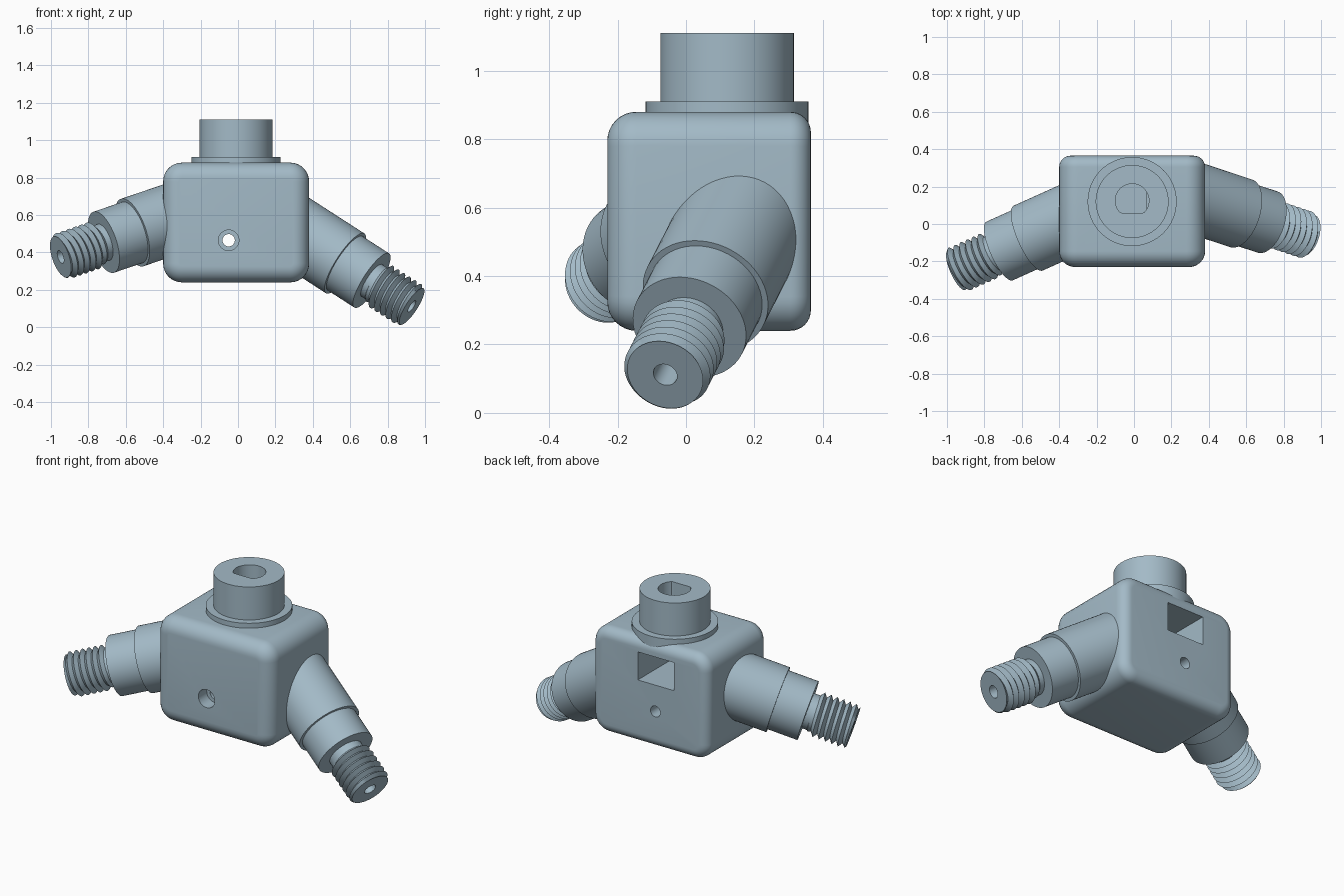
import bpy, bmesh, math
from mathutils import Vector, Matrix

if "Cube" in bpy.data.objects:
    bpy.data.objects.remove(bpy.data.objects["Cube"])

mat = bpy.data.materials.new("blue_grey")
mat.diffuse_color = (0.366, 0.491, 0.571, 1)
mat.use_nodes = True
mat.node_tree.nodes["Principled BSDF"].inputs["Base Color"].default_value = mat.diffuse_color
SIDES = 64


def make_object(name, bm):
    bmesh.ops.recalc_face_normals(bm, faces=bm.faces)
    mesh = bpy.data.meshes.new(name)
    bm.to_mesh(mesh)
    bm.free()
    ob = bpy.data.objects.new(name, mesh)
    bpy.context.collection.objects.link(ob)
    mesh.materials.append(mat)
    return ob


def smooth(ob, angle=30):
    bpy.ops.object.select_all(action='DESELECT')
    ob.select_set(True)
    bpy.context.view_layer.objects.active = ob
    bpy.ops.object.shade_smooth_by_angle(angle=math.radians(angle))


def lathe(bm, profile, n=SIDES):
    """Revolve (radius, height) points around z; radius 0 closes with a fan."""
    rings = [[bm.verts.new((r * math.cos(2 * math.pi * i / n),
                            r * math.sin(2 * math.pi * i / n), z))
              for i in range(n if r else 1)] for r, z in profile]
    for a, b in zip(rings, rings[1:]):
        for i in range(n):
            j = (i + 1) % n
            quad = [a[i % len(a)], a[j % len(a)], b[j % len(b)], b[i % len(b)]]
            bm.faces.new(list(dict.fromkeys(quad)))


def box(name, lo, hi):
    bm = bmesh.new()
    bmesh.ops.create_cube(bm, size=1)
    for v in bm.verts:
        v.co = [l + (c + 0.5) * (h - l) for c, l, h in zip(v.co, lo, hi)]
    return make_object(name, bm)


def cylinder_y(name, x, z, r, y0, y1):
    bm = bmesh.new()
    lathe(bm, [(0, y0), (r, y0), (r, y1), (0, y1)], 32)
    # turn the z axis onto y
    bm.transform(Matrix(((1, 0, 0, x), (0, 0, 1, 0), (0, -1, 0, z), (0, 0, 0, 1))))
    return make_object(name, bm)


def cut(ob, cutters):
    bpy.context.view_layer.objects.active = ob
    for c in cutters:
        m = ob.modifiers.new("cut", 'BOOLEAN')
        m.operation, m.solver, m.object = 'DIFFERENCE', 'EXACT', c
        bpy.ops.object.modifier_apply(modifier=m.name)


# rounded body block, rounder at the front than at the back
X0, X1, Y0, Y1, Z0, Z1 = -0.40, 0.38, -0.23, 0.365, 0.24, 0.88
body = box("body", (X0, Y0, Z0), (X1, Y1, Z1))
bm = bmesh.new()
bm.from_mesh(body.data)


def round_edges(pick, radius):
    bmesh.ops.bevel(bm, geom=[e for e in bm.edges if pick(e)], offset=radius,
                    segments=8, profile=0.5, affect='EDGES', clamp_overlap=False)


round_edges(lambda e: abs(e.verts[0].co.y - e.verts[1].co.y) > 0.1, 0.10)
for y, radius in ((Y0, 0.085), (Y1, 0.06)):
    round_edges(lambda e: all(abs(v.co.y - y) < 1e-4 for v in e.verts), radius)
bm.to_mesh(body.data)
bm.free()

# flanged top socket
CX, CY = -0.01, 0.12
bm = bmesh.new()
lathe(bm, [(0, 0.83), (0.238, 0.83), (0.238, 0.91), (0.195, 0.91),
           (0.195, 1.11), (0, 1.11)])
bm.transform(Matrix.Translation((CX, CY, 0)))
socket = make_object("top_socket", bm)

# cutters: D-shaped shaft hole, back pocket, cross hole and front counterbore
bm = bmesh.new()
lathe(bm, [(0, 0.7), (0.09, 0.7), (0.09, 1.2), (0, 1.2)])
bm.transform(Matrix.Translation((CX, CY + 0.005, 0)))
for v in bm.verts:
    v.co.y = max(v.co.y, 0.06)
bmesh.ops.remove_doubles(bm, verts=bm.verts, dist=1e-5)
shaft = make_object("shaft_cutter", bm)
pocket = box("pocket_cutter", (-0.174, 0.02, 0.625), (0.068, 0.5, 0.795))
cross = cylinder_y("cross_hole_cutter", -0.05, 0.465, 0.033, -0.5, 0.6)
bore = cylinder_y("counterbore_cutter", -0.05, 0.465, 0.055, -0.5, -0.15)

cut(body, [shaft, pocket, cross, bore])
cut(socket, [shaft])
for c in (shaft, pocket, cross, bore):
    bpy.data.objects.remove(c)
smooth(body)
smooth(socket)


def thread(bm, z0, z1, pitch, root, crest, tip, hole, n=SIDES):
    """Helical V thread from z0 to z1, with a drilled end."""
    rows = []
    for k in range(-4, int(2 * (z1 - z0) / pitch) + 6):
        row = []
        for i in range(n):
            t = i / n
            z = z0 + (k / 2 + t) * pitch
            r = crest if k % 2 else root
            if z <= z0:
                z, r = z0, root
            elif z >= z1:
                z, r = z1, tip
            r = min(r, tip + (z1 - z), root + (z - z0))
            a = 2 * math.pi * t
            row.append(bm.verts.new((r * math.cos(a), r * math.sin(a), z)))
        rows.append(row)
    for k in range(len(rows) - 3):
        for i in range(n):
            a, b = rows[k], rows[k + 1]
            # the last column joins the first one a full turn higher
            c, d = (a, b) if i < n - 1 else (rows[k + 2], rows[k + 3])
            j = (i + 1) % n
            bm.faces.new((a[i], c[j], d[j], b[i]))
    lathe(bm, [(root, z0 - 0.04), (root, z0)], n)
    lathe(bm, [(tip, z1), (hole, z1), (hole, z1 - 0.25), (0, z1 - 0.25)], n)
    bmesh.ops.remove_doubles(bm, verts=bm.verts, dist=1e-5)


def arm(side, collar_end, direction, back):
    """Stepped arm along a slanted axis, z = 0 at the end of its collar."""
    axis = Vector(direction).normalized()
    place = Matrix.Translation(collar_end) @ axis.to_track_quat('Z', 'Y').to_matrix().to_4x4()
    bm = bmesh.new()
    lathe(bm, [(0, -back), (0.19, -back), (0.19, -0.175), (0.172, -0.175),
               (0.172, 0), (0, 0)])
    bm.transform(place)
    smooth(make_object(side + "_arm", bm))
    bm = bmesh.new()
    thread(bm, 0.03, 0.265, 0.037, 0.102, 0.128, 0.115, 0.036)
    bm.transform(place)
    smooth(make_object(side + "_threaded_end", bm))


arm("right", (0.715, 0.01, 0.25), (1, -0.33, -0.645), 0.57)
arm("left", (-0.718, -0.144, 0.4545), (-1, -0.45, -0.34), 0.51)
